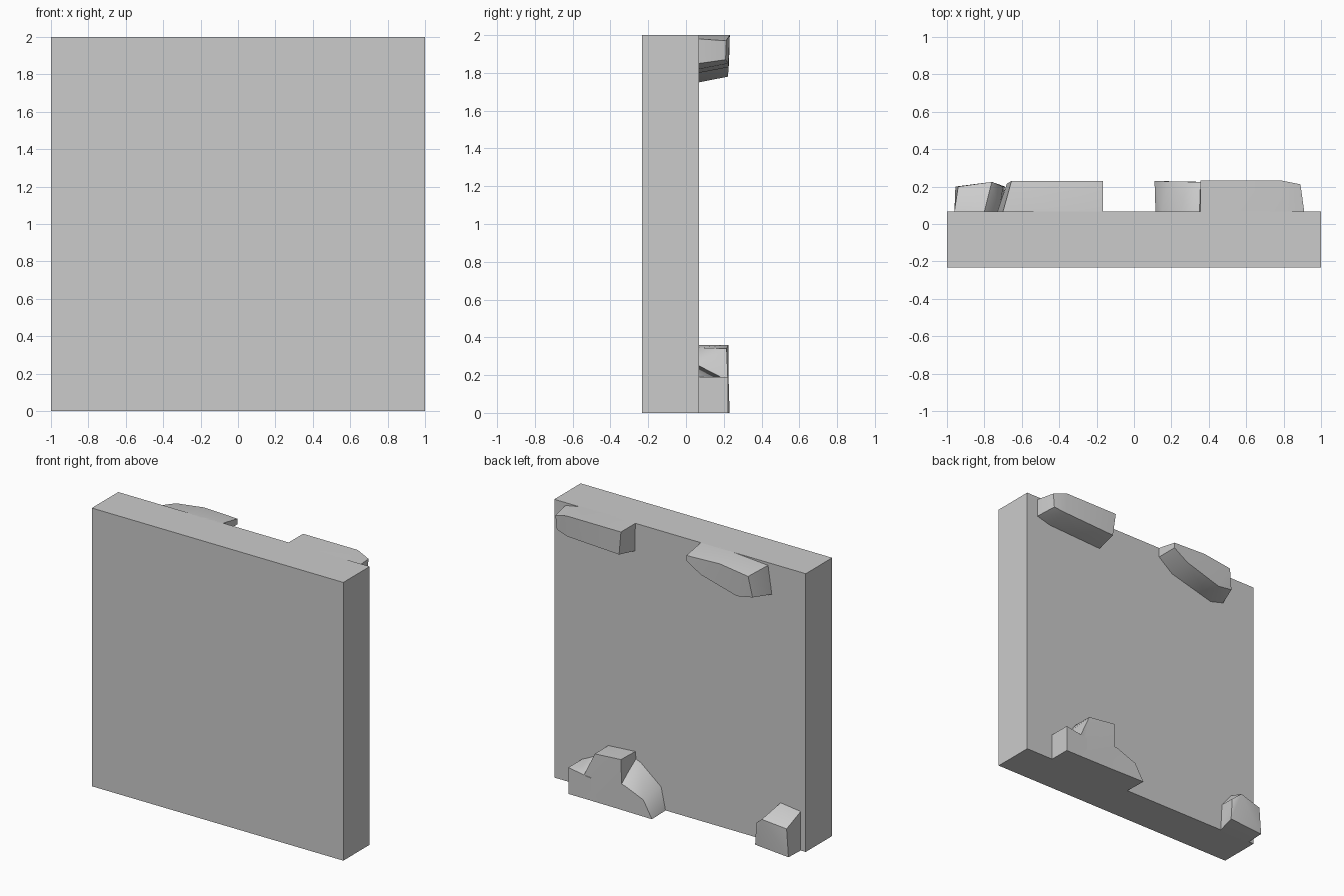
import bpy, bmesh, math

if "Cube" in bpy.data.objects:
    bpy.data.objects.remove(bpy.data.objects["Cube"])

BACK = 0.068   # y of the slab's back face
SINK = 0.02    # how far each rock is embedded in the slab


def finish(bm, name, angle=None):
    bmesh.ops.recalc_face_normals(bm, faces=bm.faces)
    me = bpy.data.meshes.new(name)
    bm.to_mesh(me)
    bm.free()
    ob = bpy.data.objects.new(name, me)
    bpy.context.collection.objects.link(ob)
    if angle:
        bpy.ops.object.select_all(action='DESELECT')
        ob.select_set(True)
        bpy.context.view_layer.objects.active = ob
        bpy.ops.object.shade_smooth_by_angle(angle=math.radians(angle))
    return ob


def rock(name, base, outer):
    """Loft a base outline (x, z) on the slab to an outer outline (x, z, y)."""
    bm = bmesh.new()
    rings = [[bm.verts.new((x, BACK - SINK, z)) for x, z in base],
             [bm.verts.new((x, BACK, z)) for x, z in base],
             [bm.verts.new((x, y, z)) for x, z, y in outer]]
    n = len(base)
    for a, b in zip(rings, rings[1:]):
        for i in range(n):
            j = (i + 1) % n
            bm.faces.new((a[i], a[j], b[j], b[i]))
    caps = [bm.faces.new(rings[0]), bm.faces.new(rings[2])]
    bmesh.ops.triangulate(bm, faces=caps)
    return finish(bm, name, 50)


# Main wall slab
bm = bmesh.new()
bmesh.ops.create_cube(bm, size=1)
bmesh.ops.scale(bm, vec=(2, 0.30, 2), verts=bm.verts)
bmesh.ops.translate(bm, vec=(0, BACK - 0.15, 1), verts=bm.verts)
finish(bm, "wall_slab")

# Long rock under the top edge, right side
rock("upper_right_rock",
     [(.355, 2), (.80, 2), (.91, 1.98), (.91, 1.85), (.80, 1.82), (.36, 1.80)],
     [(.355, 2, .232), (.79, 2, .232), (.89, 1.97, .212),
      (.88, 1.87, .21), (.79, 1.85, .225), (.375, 1.83, .225)])

# Wedge rock under the top edge, left side
rock("upper_left_rock",
     [(-.165, 2), (-.43, 2), (-.70, 1.98), (-.73, 1.78),
      (-.62, 1.75), (-.28, 1.84), (-.165, 1.93)],
     [(-.165, 1.97, .23), (-.43, 1.98, .23), (-.655, 1.95, .23), (-.68, 1.80, .215),
      (-.56, 1.78, .222), (-.28, 1.86, .228), (-.165, 1.93, .23)])

# Cluster of three rocks at the bottom, right side
rock("lower_right_block",
     [(.78, 0), (.78, .19), (.655, .25), (.60, .2), (.60, 0)],
     [(.78, 0, .222), (.78, .19, .222), (.66, .17, .222), (.60, .16, .222), (.60, 0, .222)])
rock("lower_right_tall_rock",
     [(.66, 0), (.655, .24), (.57, .345), (.355, .36), (.34, .2), (.34, 0)],
     [(.65, 0, .222), (.655, .17, .222), (.575, .34, .215),
      (.36, .36, .225), (.355, .18, .225), (.34, 0, .225)])
rock("lower_right_wedge",
     [(.38, 0), (.38, .32), (.31, .29), (.15, .16), (.115, 0)],
     [(.38, 0, .225), (.38, .19, .225), (.33, .18, .225), (.18, .12, .228), (.11, 0, .23)])

# Small rock in the bottom left corner
rock("lower_left_rock",
     [(-.71, 0), (-.72, .20), (-.80, .30), (-.96, .28), (-.96, 0)],
     [(-.69, .02, .20), (-.70, .18, .20), (-.76, .23, .225),
      (-.94, .20, .20), (-.955, 0, .20)])
